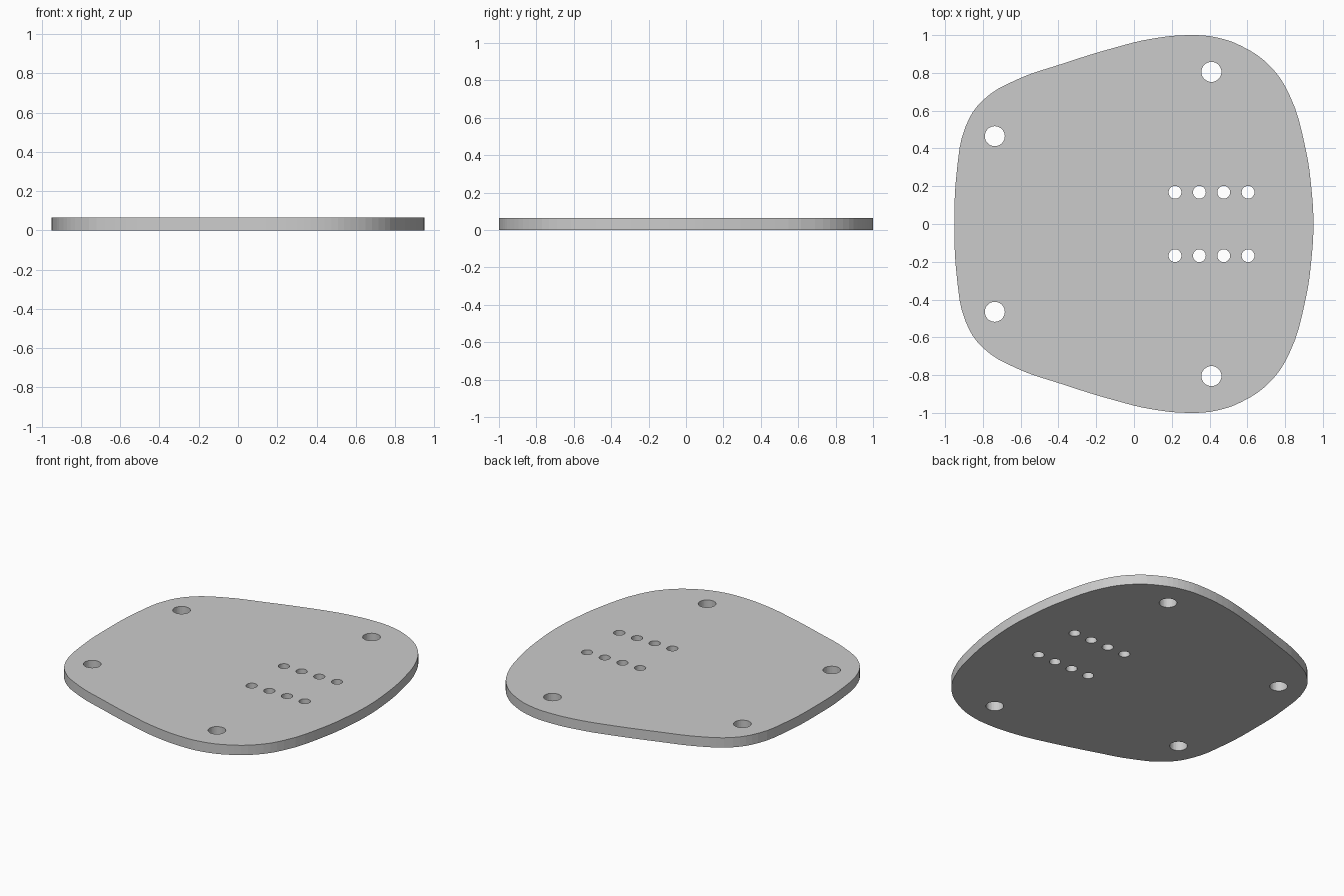
import bpy, bmesh
from math import sin, cos, tau

if "Cube" in bpy.data.objects:
    bpy.data.objects.remove(bpy.data.objects["Cube"])

THICK = 0.065

# Plate profile: upper half, left tip to right tip; mirrored for the lower half
upper = [(-0.95, 0), (-0.938, 0.28), (-0.89, 0.52), (-0.80, 0.655), (-0.63, 0.76),
         (-0.39, 0.845), (-0.09, 0.937), (0.09, 0.98), (0.30, 1.0), (0.44, 0.987),
         (0.573, 0.94), (0.716, 0.84), (0.82, 0.69), (0.908, 0.40), (0.94, 0.18), (0.95, 0)]
outline = upper + [(x, -y) for x, y in upper[-2:0:-1]]

curve = bpy.data.curves.new("mounting_plate", 'CURVE')
curve.dimensions = '2D'
curve.fill_mode = 'BOTH'
curve.extrude = THICK / 2

# Smooth outer edge
edge = curve.splines.new('BEZIER')
edge.bezier_points.add(len(outline) - 1)
for p, (x, y) in zip(edge.bezier_points, outline):
    p.co = (x, y, 0)
    p.handle_left_type = p.handle_right_type = 'AUTO'
edge.use_cyclic_u = True
edge.resolution_u = 4


def hole(cx, cy, r, n=32):
    s = curve.splines.new('POLY')
    s.points.add(n - 1)
    for i, p in enumerate(s.points):
        a = tau * i / n
        p.co = (cx + r * cos(a), cy + r * sin(a), 0, 1)
    s.use_cyclic_u = True


for side in (1, -1):
    # Corner screw holes
    hole(-0.737, side * 0.465, 0.053)
    hole(0.41, side * 0.805, 0.053)
    # Row of small pin holes
    for i in range(4):
        hole(0.217 + i * 0.129, side * 0.168, 0.034)

# Turn the extruded curve into a clean welded mesh resting on the ground
plate = bpy.data.objects.new("mounting_plate", curve)
bpy.context.collection.objects.link(plate)
bpy.context.view_layer.objects.active = plate
plate.select_set(True)
bpy.ops.object.convert(target='MESH')
plate = bpy.context.object
bm = bmesh.new()
bm.from_mesh(plate.data)
bmesh.ops.remove_doubles(bm, verts=bm.verts, dist=1e-5)
bmesh.ops.translate(bm, verts=bm.verts, vec=(0, 0, THICK / 2))
bmesh.ops.recalc_face_normals(bm, faces=bm.faces)
for f in bm.faces:
    f.smooth = False
bm.to_mesh(plate.data)
bm.free()
